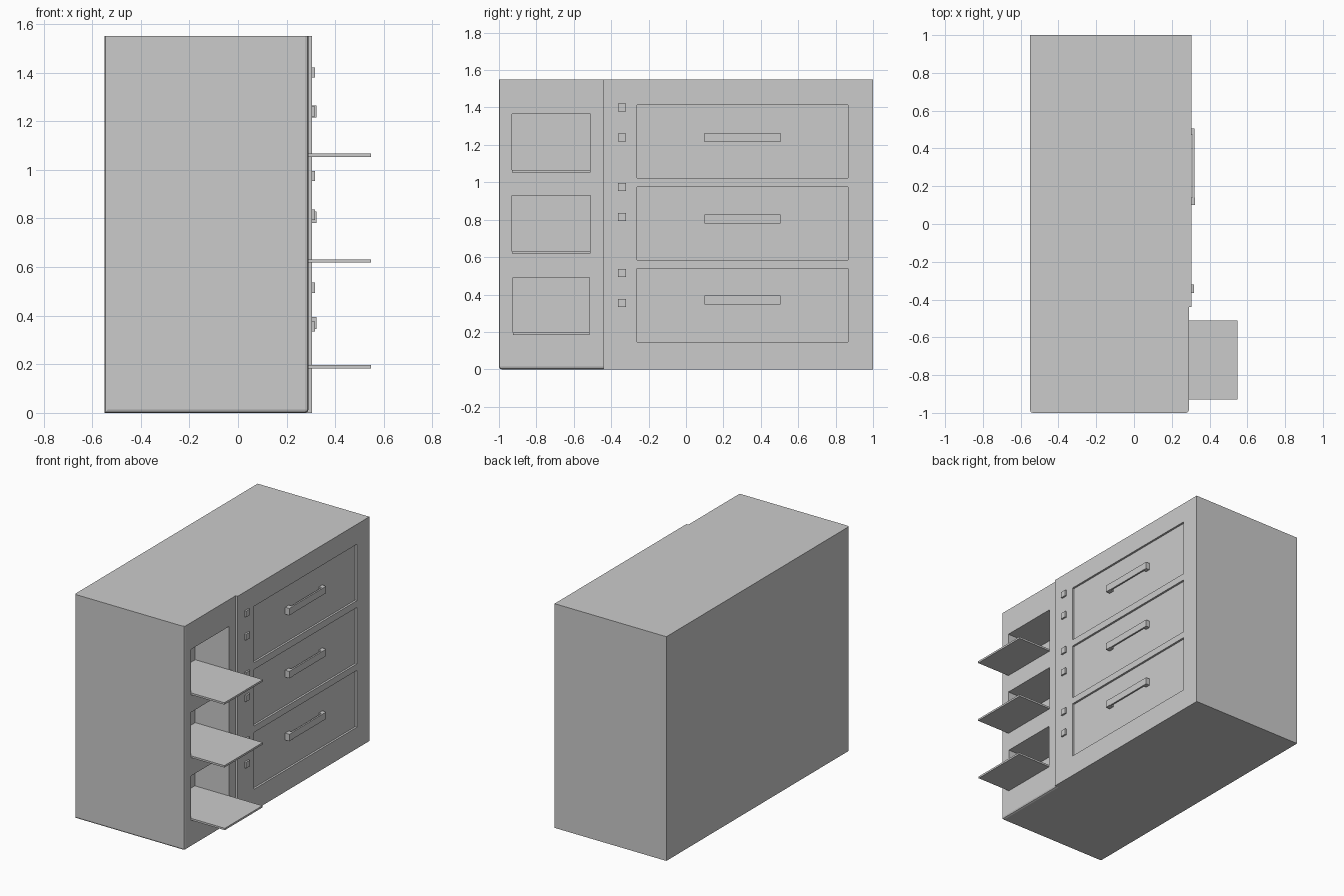
import bpy, bmesh

if "Cube" in bpy.data.objects:
    bpy.data.objects.remove(bpy.data.objects["Cube"])

grey = bpy.data.materials.new("plain grey")
grey.diffuse_color = (0.6, 0.6, 0.6, 1)
grey.use_nodes = True
grey.node_tree.nodes["Principled BSDF"].inputs["Base Color"].default_value = grey.diffuse_color


def box(name, x, y, z):
    """Axis-aligned box from (min, max) ranges."""
    bm = bmesh.new()
    bmesh.ops.create_cube(bm, size=1)
    for v in bm.verts:
        v.co = [r[0] if c < 0 else r[1] for c, r in zip(v.co, (x, y, z))]
    me = bpy.data.meshes.new(name)
    bm.to_mesh(me)
    bm.free()
    me.materials.append(grey)
    ob = bpy.data.objects.new(name, me)
    bpy.context.collection.objects.link(ob)
    return ob


def cut(ob, x, y, z):
    """Cut a box-shaped pocket, then discard the cutter."""
    cutter = box("cutter", x, y, z)
    cutter.hide_render = True
    m = ob.modifiers.new("pocket", 'BOOLEAN')
    m.operation, m.solver, m.object = 'DIFFERENCE', 'EXACT', cutter
    bpy.context.view_layer.objects.active = ob
    bpy.ops.object.modifier_apply(modifier=m.name)
    bpy.data.objects.remove(cutter)


def join(name, parts):
    bpy.ops.object.select_all(action='DESELECT')
    for p in parts:
        p.select_set(True)
    bpy.context.view_layer.objects.active = parts[0]
    bpy.ops.object.join()
    parts[0].name = name


# cabinet: shelf side and drawer side
shelf_side = box("shelf_side", (-0.55, 0.29), (-1, -0.44), (0, 1.55))
drawer_side = box("drawer_side", (-0.55, 0.305), (-0.44, 1), (0, 1.55))

# chamfer the outer upright corners and the lower edges of the shelf side
bm = bmesh.new()
bm.from_mesh(shelf_side.data)
edges = []
for e in bm.edges:
    a, b = e.verts[0].co, e.verts[1].co
    outer = a.y < -0.9 and b.y < -0.9
    upright = abs(a.z - b.z) > 0.5
    low = a.z < 0.1 and b.z < 0.1
    front = a.x > 0.2 and b.x > 0.2
    if (outer and (upright or low)) or (low and front):
        edges.append(e)
bmesh.ops.bevel(bm, geom=edges, offset=0.014, segments=2, profile=0.5, affect='EDGES')
bm.to_mesh(shelf_side.data)
bm.free()

# open compartments with fold-down flaps
for i, (z, h) in enumerate(((0.195, 0.295), (0.63, 0.30), (1.065, 0.30))):
    y = (-0.93, -0.51) if i else (-0.925, -0.515)
    cut(shelf_side, (0.03, 0.4), y, (z, z + h))
    box(f"flap_{i}", (0.289, 0.547), y, (z - 0.012, z + 0.001))

# recessed drawers with pull handles and push buttons
for i, (z0, z1, zh) in enumerate(((0.147, 0.54, 0.37), (0.585, 0.975, 0.805), (1.022, 1.412, 1.24))):
    cut(drawer_side, (0.291, 0.4), (-0.262, 0.865), (z0, z1))
    zr = (zh - 0.024, zh + 0.024)
    join(f"handle_{i}", [
        box("bar", (0.31, 0.321), (0.14, 0.47), zr),
        box("post", (0.29, 0.323), (0.10, 0.14), zr),
        box("post", (0.29, 0.321), (0.47, 0.505), zr)])
for i, z in enumerate((0.355, 0.515, 0.815, 0.975, 1.24, 1.40)):
    box(f"button_{i}", (0.304, 0.317), (-0.364, -0.321), (z - 0.021, z + 0.021))
